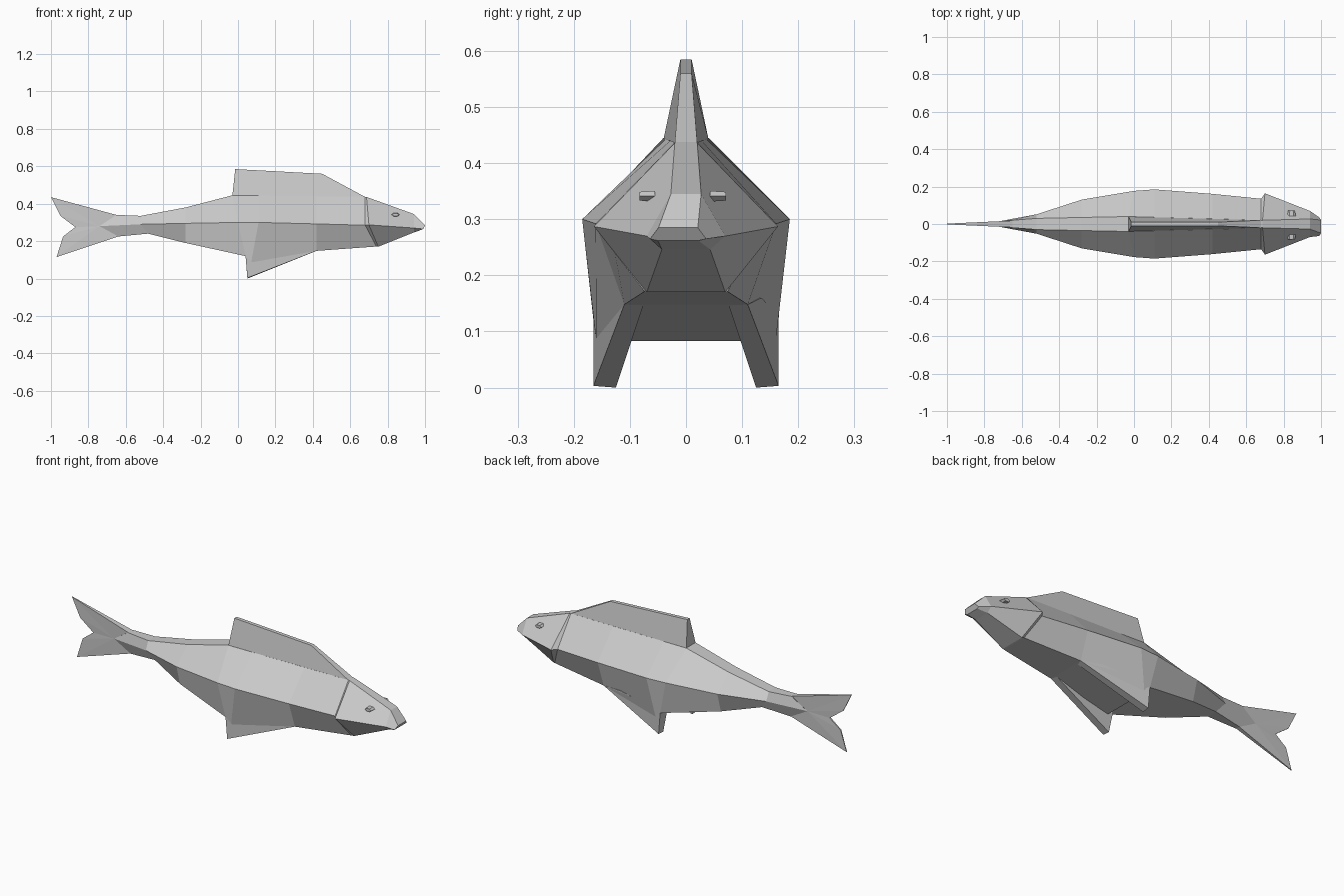
import bpy, bmesh, math

if "Cube" in bpy.data.objects:
    bpy.data.objects.remove(bpy.data.objects["Cube"], do_unlink=True)

grey = bpy.data.materials.new("fish grey")
grey.use_nodes = True
COLOUR = (0.6, 0.6, 0.6, 1)
grey.diffuse_color = COLOUR
grey.node_tree.nodes["Principled BSDF"].inputs["Base Color"].default_value = COLOUR


def make(name, verts, faces):
    """Flat-shaded mesh object with outward normals."""
    me = bpy.data.meshes.new(name)
    bm = bmesh.new()
    vs = [bm.verts.new(v) for v in verts]
    for f in faces:
        bm.faces.new([vs[i] for i in f])
    bmesh.ops.recalc_face_normals(bm, faces=bm.faces)
    bm.to_mesh(me)
    bm.free()
    me.materials.append(grey)
    ob = bpy.data.objects.new(name, me)
    bpy.context.collection.objects.link(ob)
    return ob


def plate(name, outline, centre=None):
    """Upright fin from (x, z, half thickness) points, with an optional raised centre."""
    n = len(outline)
    pts = outline + ([centre] if centre else [])
    m = len(pts)
    verts = [(x, s * h, z) for s in (1, -1) for x, z, h in pts]
    faces = []
    for i in range(n):
        j = (i + 1) % n
        faces.append((i, j, m + j, m + i))
        if centre:
            faces += [(i, j, n), (m + j, m + i, m + n)]
    if not centre:
        faces += [tuple(range(n)), tuple(range(2 * m - 1, m - 1, -1))]
    return make(name, verts, faces)


# Body: each section has a ridge, side and belly point as (x, half width, z)
sections = [
    ((-.65, .020, .340), (-.74, .011, .280), (-.64, .012, .225)),
    ((-.52, .030, .335), (-.52, .052, .290), (-.48, .030, .240)),
    ((-.28, .035, .380), (-.28, .130, .295), (-.28, .100, .190)),
    ((-.03, .040, .445), (.00, .177, .300), (.04, .165, .120)),
    ((.11, .036, .443), (.11, .185, .300), (.07, .160, .083)),
    ((.42, .028, .440), (.42, .161, .292), (.42, .110, .148)),
    ((.68, .020, .437), (.68, .135, .285), (.74, .074, .171)),
    # gill cover flare, then the head
    ((.687, .020, .436), (.70, .164, .287), (.75, .070, .170)),
    ((.94, .027, .345), (.94, .070, .270), (.94, .043, .246)),
    ((1.0, .035, .285), (.99, .050, .265), (.985, .036, .262)),
]
verts, faces = [], []
for k, (top, side, belly) in enumerate(sections):
    shift = -.014 if k == len(sections) - 1 else 0     # snout tip sits slightly off centre
    verts += [(x, h + shift, z) for x, h, z in (top, side, belly)]
    verts += [(x, -h + shift, z) for x, h, z in (belly, side, top)]
for k in range(len(sections) - 1):
    for i in range(6):
        j = (i + 1) % 6
        a, b = 6 * k, 6 * k + 6
        faces.append((a + i, a + j, b + j, b + i))
last = 6 * (len(sections) - 1)
faces += [tuple(range(6)), tuple(range(last, last + 6))]
make("body", verts, faces)

# Dorsal fin
plate("dorsal_fin", [(-.03, .443, .04), (-.015, .585, .01), (.45, .56, .01), (.68, .436, .02)])

# Forked tail fin
plate("tail_fin",
      [(-.65, .34, .018), (-1.0, .435, .002), (-.95, .335, .003), (-.87, .275, .004),
       (-.935, .225, .003), (-.97, .115, .002), (-.64, .225, .011)],
      centre=(-.74, .28, .011))

# Paired belly fins and eyes
for s, label in ((1, "left"), (-1, "right")):
    # outer and inner triangles: front root, tip, rear root, upper root
    outer = [(.42, .11, .148), (.05, .165, .003), (.04, .165, .125), (.30, .135, .16)]
    inner = [(.42, .075, .15), (.05, .125, 0), (.04, .10, .125), (.30, .09, .16)]
    make(label + "_belly_fin", [(x, s * y, z) for x, y, z in outer + inner],
         [(0, 1, 2, 3), (7, 6, 5, 4)] + [(i, (i + 1) % 4, 4 + (i + 1) % 4, 4 + i) for i in range(4)])

    ring = [(math.cos(math.tau * i / 6), math.sin(math.tau * i / 6)) for i in range(6)]
    cy = s * .065 - .006
    eye = [(.842 + .023 * c, cy - s * .016, .341 + .011 * d) for c, d in ring]
    eye += [(.842 + .018 * c, cy + s * .012, .341 + .009 * d) for c, d in ring]
    make(label + "_eye", eye,
         [tuple(range(6)), tuple(range(11, 5, -1))] +
         [(i, (i + 1) % 6, 6 + (i + 1) % 6, 6 + i) for i in range(6)])
